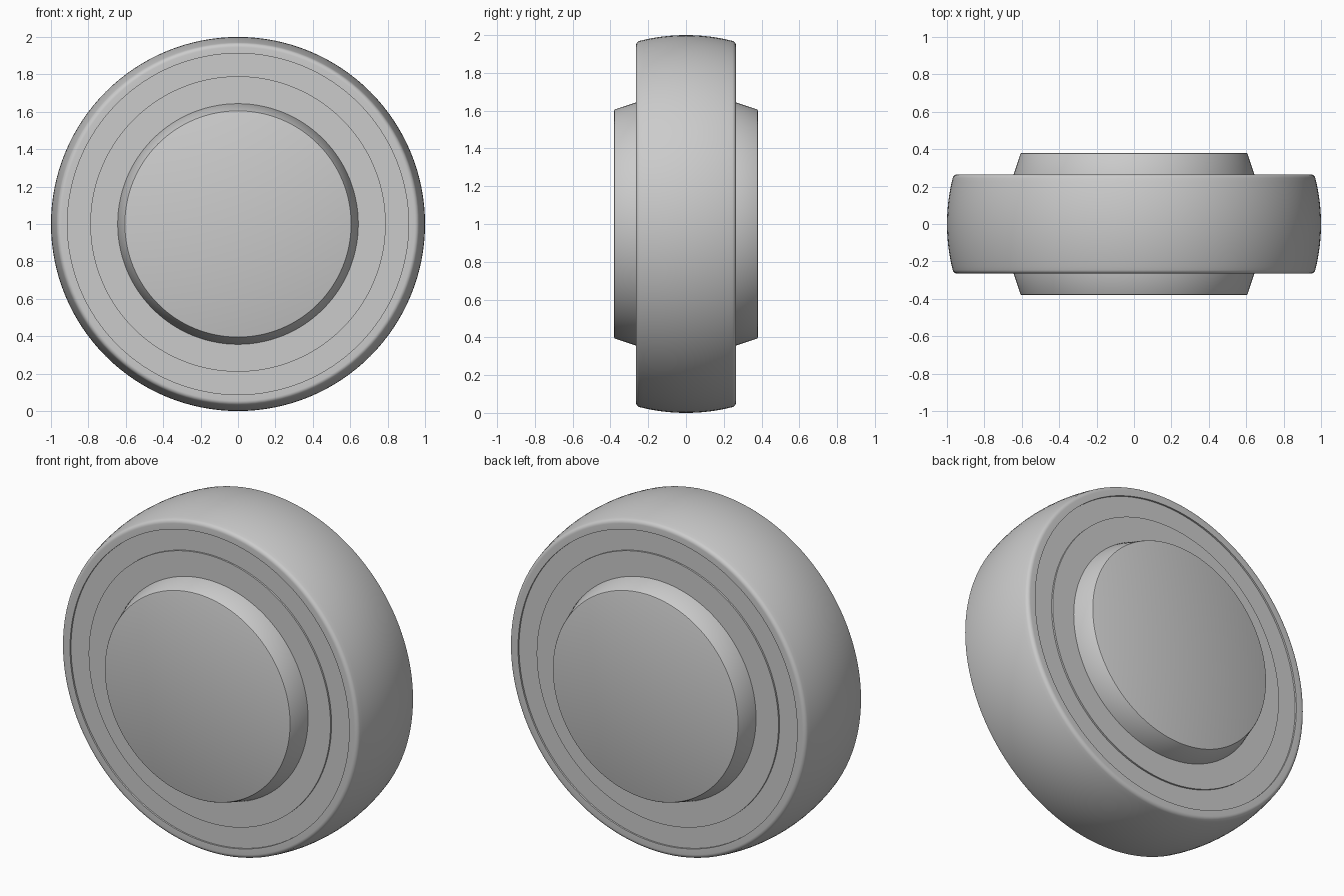
import bpy
import bmesh
import math
from mathutils import Matrix

SEGMENTS = 128

cube = bpy.data.objects.get("Cube")
if cube:
    bpy.data.objects.remove(cube, do_unlink=True)

steel = bpy.data.materials.new("grey steel")
steel.use_nodes = True
colour = (0.6, 0.6, 0.6, 1)
steel.diffuse_color = colour
steel.node_tree.nodes["Principled BSDF"].inputs["Base Color"].default_value = colour


def arc(cr, cy, radius, start, end, steps):
    """Points (radius from axle, y) along an arc; angles in degrees."""
    angles = [math.radians(start + (end - start) * i / steps) for i in range(steps + 1)]
    return [(cr + radius * math.cos(a), cy + radius * math.sin(a)) for a in angles]


def turn(name, half):
    """Mirror a half profile front to back and revolve it around the axle."""
    profile = half + [(r, -y) for r, y in reversed(half)]
    bm = bmesh.new()
    verts = [bm.verts.new((r, y, 0)) for r, y in profile]
    edges = [bm.edges.new(pair) for pair in zip(verts, verts[1:])]
    bmesh.ops.spin(bm, geom=verts + edges, cent=(0, 0, 0), axis=(0, 1, 0),
                   angle=math.tau, steps=SEGMENTS, use_merge=True)
    bmesh.ops.remove_doubles(bm, verts=bm.verts, dist=0.0002)
    bmesh.ops.recalc_face_normals(bm, faces=bm.faces)
    bmesh.ops.transform(bm, matrix=Matrix.Translation((0, 0, 1)), verts=bm.verts)
    mesh = bpy.data.meshes.new(name)
    bm.to_mesh(mesh)
    bm.free()
    mesh.materials.append(steel)
    obj = bpy.data.objects.new(name, mesh)
    bpy.context.collection.objects.link(obj)
    bpy.ops.object.select_all(action="DESELECT")
    obj.select_set(True)
    bpy.context.view_layer.objects.active = obj
    bpy.ops.object.shade_smooth_by_angle(angle=math.radians(30))
    return obj


# Outer ring: flat side with a shallow seal groove, rounded rim, spherical tread
side, fillet, groove = 0.265, 0.025, 0.01
cy = side - fillet
cr = math.sqrt((1 - fillet) ** 2 - cy ** 2)
tilt = math.degrees(math.atan2(cy, cr))
outer = [(0, side), (0.79, side), (0.79, side - groove),
         (0.912, side - groove), (0.912, side)]
outer += arc(cr, cy, fillet, 90, tilt, 6)
outer += arc(0, 0, 1, tilt, 0, 12)[1:]
turn("outer_ring", outer)

# Inner hub: tapered boss standing proud on both sides
hub = [(0, 0.38), (0.6, 0.38), (0.605, 0.378), (0.608, 0.373), (0.645, side - 0.005)]
turn("inner_hub", hub)
